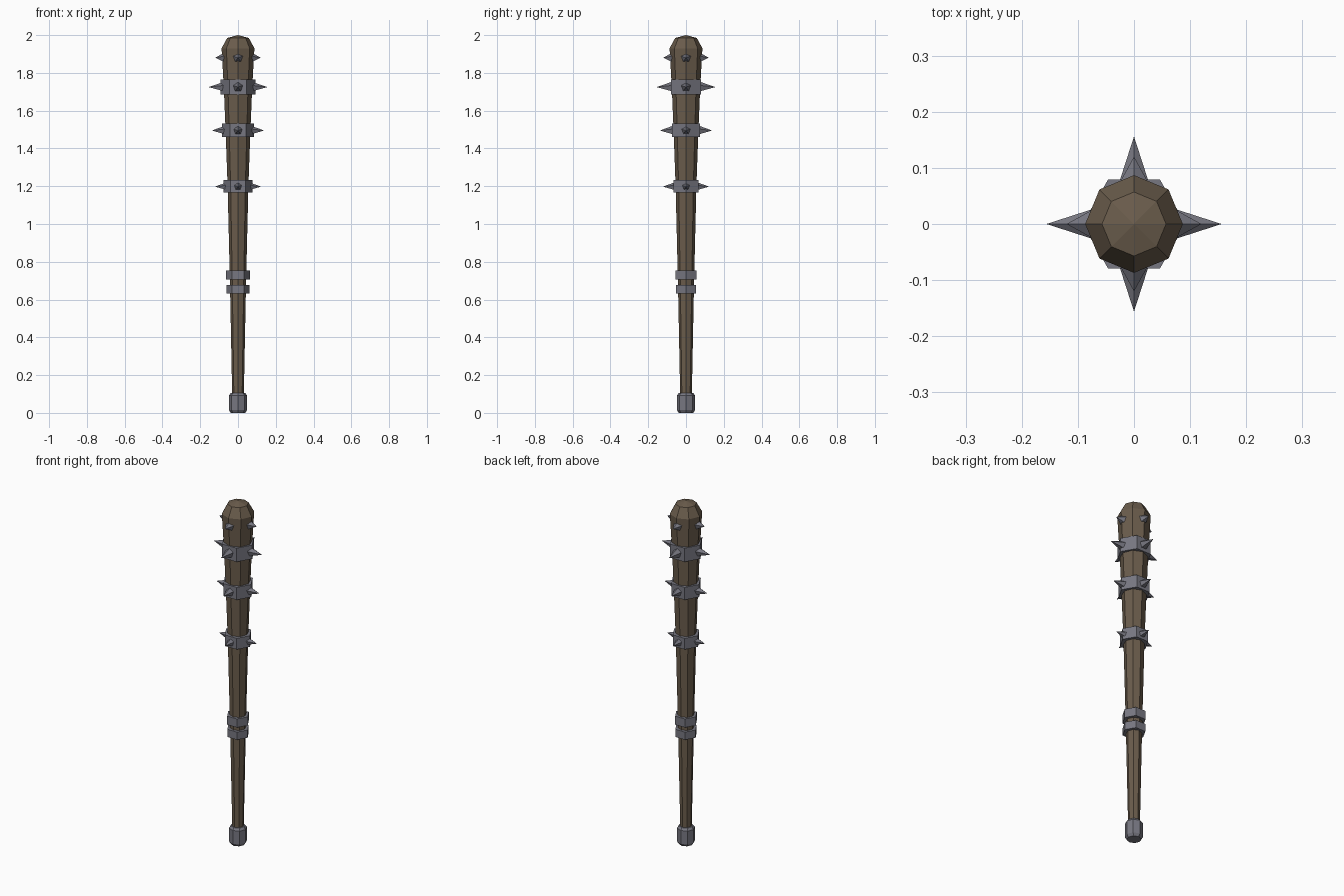
import bpy, bmesh, math
from mathutils import Matrix, Vector

if "Cube" in bpy.data.objects:
    bpy.data.objects.remove(bpy.data.objects["Cube"])


def material(name, rgb):
    m = bpy.data.materials.new(name)
    m.diffuse_color = (*rgb, 1)
    m.use_nodes = True
    m.node_tree.nodes["Principled BSDF"].inputs["Base Color"].default_value = m.diffuse_color
    return m


WOOD = material("dark_wood", (0.145, 0.108, 0.072))
METAL = material("grey_metal", (0.185, 0.185, 0.22))


def finish(name, bm, mat):
    bmesh.ops.recalc_face_normals(bm, faces=bm.faces)
    me = bpy.data.meshes.new(name)
    bm.to_mesh(me)
    bm.free()
    me.materials.append(mat)
    ob = bpy.data.objects.new(name, me)
    bpy.context.collection.objects.link(ob)
    return ob


def lathe(name, profile, sides, mat, apex=None):
    """Stack of flat-sided rings (radius, z), capped at both ends."""
    bm = bmesh.new()
    rings = []
    for r, z in profile:
        rings.append([bm.verts.new((r * math.cos(2 * math.pi * i / sides),
                                    r * math.sin(2 * math.pi * i / sides), z))
                      for i in range(sides)])
    for a, b in zip(rings, rings[1:]):
        for i in range(sides):
            j = (i + 1) % sides
            bm.faces.new((a[i], a[j], b[j], b[i]))
    bm.faces.new(rings[0])
    if apex is None:
        bm.faces.new(rings[-1])
    else:
        tip = bm.verts.new((0, 0, apex))
        for i in range(sides):
            bm.faces.new((rings[-1][i], rings[-1][(i + 1) % sides], tip))
    return finish(name, bm, mat)


def spikes(name, z, base, radius, tip):
    """Four five-sided cones pointing outward along x and y."""
    bm = bmesh.new()
    for k in range(4):
        a = k * math.pi / 2
        d = Vector((math.cos(a), math.sin(a), 0))
        rot = d.to_track_quat('Z', 'Y').to_matrix().to_4x4()
        mid = d * (base + tip) / 2 + Vector((0, 0, z))
        bmesh.ops.create_cone(bm, cap_ends=True, segments=5, radius1=radius,
                              radius2=0, depth=tip - base,
                              matrix=Matrix.Translation(mid) @ rot)
    return finish(name, bm, METAL)


# Tapered wooden shaft with a rounded head
lathe("wooden_shaft", [(0.030, 0.05), (0.042, 0.66), (0.055, 1.2), (0.066, 1.5),
                       (0.075, 1.72), (0.087, 1.93), (0.057, 1.985)], 8, WOOD, apex=2.0)

# Metal cap at the bottom of the grip
lathe("pommel_cap", [(0.038, 0.0), (0.048, 0.015), (0.048, 0.093), (0.038, 0.106)], 8, METAL)

# Hexagonal metal bands
for name, r, z0, z1 in [("upper_band", 0.092, 1.685, 1.765),
                        ("middle_band", 0.085, 1.46, 1.533),
                        ("lower_band", 0.077, 1.167, 1.232),
                        ("grip_band_upper", 0.063, 0.705, 0.755),
                        ("grip_band_lower", 0.062, 0.633, 0.678)]:
    lathe(name, [(r, z0), (r, z1)], 6, METAL)

# Rings of spikes
spikes("head_spikes", 1.88, 0.065, 0.032, 0.12)
spikes("upper_spikes", 1.725, 0.05, 0.036, 0.156)
spikes("middle_spikes", 1.495, 0.05, 0.032, 0.138)
spikes("lower_spikes", 1.198, 0.045, 0.028, 0.122)
